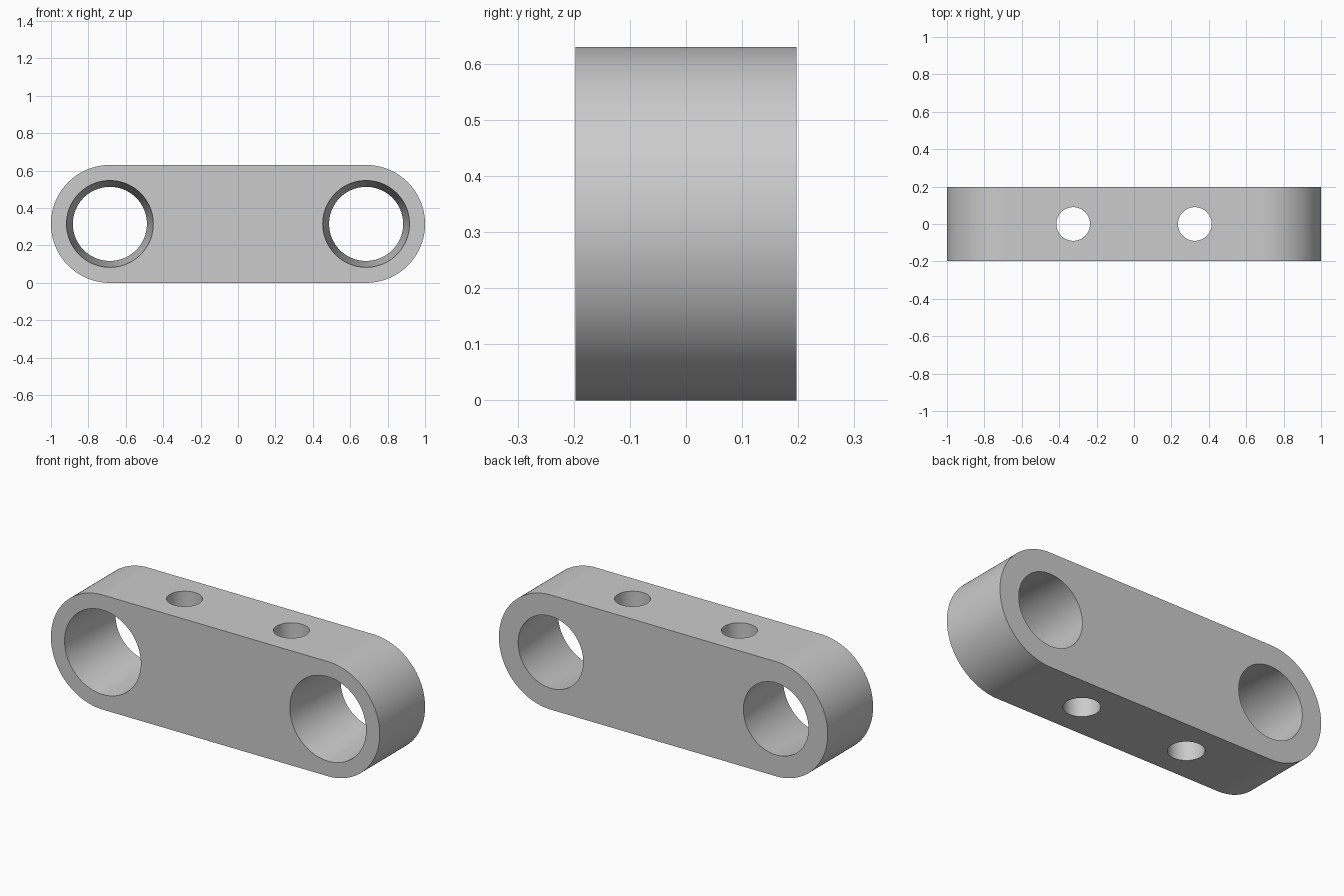
import bpy
import bmesh
from math import cos, sin, pi, radians
from mathutils import Matrix

cube = bpy.data.objects.get("Cube")
if cube:
    bpy.data.objects.remove(cube)

HALF_DEPTH = 0.197
END_RADIUS = 0.315
END_X = 1 - END_RADIUS
MID_Z = END_RADIUS
PIN_X = 0.325
PIN_RADIUS = 0.09
BORE_FRONT, BORE_BACK = 0.232, 0.198

grey = bpy.data.materials.new("plain_grey")
grey.use_nodes = True
grey.diffuse_color = (0.6, 0.6, 0.6, 1)
grey.node_tree.nodes["Principled BSDF"].inputs["Base Color"].default_value = grey.diffuse_color


def make_object(name, bm):
    bmesh.ops.recalc_face_normals(bm, faces=bm.faces)
    mesh = bpy.data.meshes.new(name)
    bm.to_mesh(mesh)
    bm.free()
    mesh.materials.append(grey)
    obj = bpy.data.objects.new(name, mesh)
    bpy.context.collection.objects.link(obj)
    return obj


def cutter(name, r1, r2, depth, matrix, segments):
    bm = bmesh.new()
    bmesh.ops.create_cone(bm, cap_ends=True, segments=segments, radius1=r1,
                          radius2=r2, depth=depth, matrix=matrix)
    obj = make_object(name, bm)
    obj.hide_render = True
    return obj


# Link body: a stadium outline extruded from front to back
bm = bmesh.new()
STEPS = 64
outline = []
for side in (1, -1):
    for i in range(STEPS + 1):
        a = -pi / 2 + pi * i / STEPS
        outline.append((side * (END_X + END_RADIUS * cos(a)), -HALF_DEPTH,
                        MID_Z + side * END_RADIUS * sin(a)))
face = bm.faces.new([bm.verts.new(p) for p in outline])
new = bmesh.ops.extrude_face_region(bm, geom=[face])["geom"]
bmesh.ops.translate(bm, vec=(0, 2 * HALF_DEPTH, 0),
                    verts=[g for g in new if isinstance(g, bmesh.types.BMVert)])
body = make_object("link_body", bm)

# Tapered bores through the ends, and straight pin holes through the height
cutters = []
margin = 1.1
slope = (BORE_FRONT - BORE_BACK) / 2 * (margin - 1)
for side, label in ((1, "left"), (-1, "right")):
    turn = Matrix.Translation((side * END_X, 0, MID_Z)) @ Matrix.Rotation(radians(-90), 4, "X")
    cutters.append(cutter(label + "_bore_cutter", BORE_FRONT + slope, BORE_BACK - slope,
                          2 * HALF_DEPTH * margin, turn, 96))
    cutters.append(cutter(label + "_pin_hole_cutter", PIN_RADIUS, PIN_RADIUS, 1,
                          Matrix.Translation((side * PIN_X, 0, MID_Z)), 64))

for c in cutters:
    mod = body.modifiers.new(c.name, "BOOLEAN")
    mod.operation = "DIFFERENCE"
    mod.solver = "EXACT"
    mod.object = c

# Apply the cuts and drop the cutters
bpy.context.view_layer.update()
result = bpy.data.meshes.new_from_object(body.evaluated_get(bpy.context.evaluated_depsgraph_get()))
body.modifiers.clear()
body.data = result
for c in cutters:
    bpy.data.objects.remove(c)

# Smooth curved walls, keep the large flat faces crisp
bpy.ops.object.select_all(action="DESELECT")
body.select_set(True)
bpy.context.view_layer.objects.active = body
bpy.ops.object.shade_smooth_by_angle(angle=radians(30))
for p in body.data.polygons:
    if p.area > 0.05:
        p.use_smooth = False
